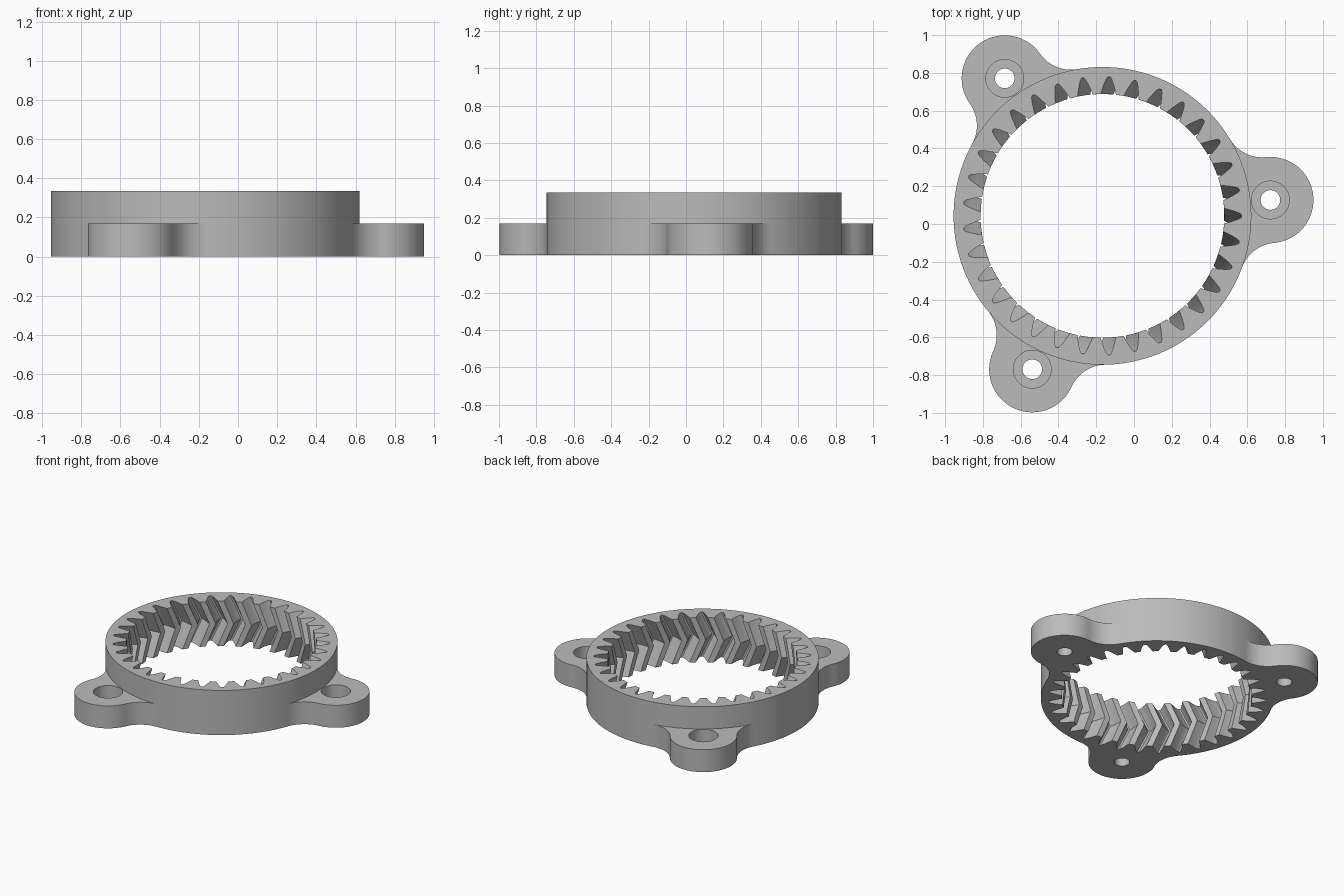
import bpy, bmesh
from math import cos, sin, acos, atan2, pi, radians

cube = bpy.data.objects.get("Cube")
if cube:
    bpy.data.objects.remove(cube)

CENTRE = (-0.167, 0.043)
RING_R, RING_H = 0.788, 0.335
LUG_DIST, LUG_R, LUG_H, FILLET = 0.893, 0.228, 0.168, 0.2
HOLE_R, BORE_R, BORE_DEPTH = 0.052, 0.1, 0.1
TEETH, TWIST = 33, radians(6)
# One tooth space: angle in degrees from its middle, radius
GAP = [(-3.6, 0.645), (-2.9, 0.67), (-2.0, 0.70), (-1.1, 0.727), (-0.5, 0.737),
       (0.5, 0.737), (1.1, 0.727), (2.0, 0.70), (2.9, 0.67), (3.6, 0.645), (5.45, 0.645)]

grey = bpy.data.materials.new("grey plastic")
grey.use_nodes = True
colour = (0.5, 0.5, 0.5, 1)
grey.diffuse_color = colour
grey.node_tree.nodes["Principled BSDF"].inputs["Base Color"].default_value = colour


def make_object(name, bm):
    bmesh.ops.recalc_face_normals(bm, faces=bm.faces)
    mesh = bpy.data.meshes.new(name)
    bm.to_mesh(mesh)
    bm.free()
    mesh.materials.append(grey)
    obj = bpy.data.objects.new(name, mesh)
    obj.location = (*CENTRE, 0)
    bpy.context.collection.objects.link(obj)
    return obj


def bridge(bm, a, b):
    for i in range(len(a)):
        j = (i + 1) % len(a)
        bm.faces.new((a[i], a[j], b[j], b[i]))


def arc(cx, cy, r, start, end, steps):
    angles = [start + (end - start) * i / steps for i in range(steps + 1)]
    return [(cx + r * cos(t), cy + r * sin(t)) for t in angles]


def prism(name, outline, z0, z1):
    bm = bmesh.new()
    low, high = ([bm.verts.new((x, y, z)) for x, y in outline] for z in (z0, z1))
    bridge(bm, low, high)
    bm.faces.new(low)
    bm.faces.new(high)
    return make_object(name, bm)


def combine(target, tool, operation):
    mod = target.modifiers.new(operation, 'BOOLEAN')
    mod.object, mod.operation, mod.solver = tool, operation, 'EXACT'
    bpy.context.view_layer.objects.active = target
    bpy.ops.object.modifier_apply(modifier=mod.name)
    bpy.data.objects.remove(tool)


# Ring with herringbone teeth: the inner profile turns one way, then back
profile = [(radians(a) + 2 * pi * k / TEETH, r) for k in range(TEETH) for a, r in GAP]
bm = bmesh.new()
inner, outer = [], []
STEPS = 8
for s in range(STEPS + 1):
    z = RING_H * s / STEPS
    turn = -TWIST * (1 - abs(2 * s / STEPS - 1))
    inner.append([bm.verts.new((r * cos(t + turn), r * sin(t + turn), z)) for t, r in profile])
    if s in (0, STEPS):
        outer.append([bm.verts.new((RING_R * cos(2 * pi * i / len(profile)),
                                    RING_R * sin(2 * pi * i / len(profile)), z))
                      for i in range(-5, len(profile) - 5)])
for a, b in zip(inner, inner[1:]):
    bridge(bm, a, b)
bridge(bm, *outer)
bridge(bm, inner[0], outer[0])
bridge(bm, inner[-1], outer[-1])
ring = make_object("ring_gear", bm)

# Lug outline: round end blended into the ring by two tangent fillets
reach = RING_R + FILLET
spread = acos((reach ** 2 + LUG_DIST ** 2 - (LUG_R + FILLET) ** 2) / (2 * LUG_DIST * reach))
fx, fy = reach * cos(spread), reach * sin(spread)
lean = atan2(fy, fx - LUG_DIST)
outline = arc(LUG_DIST, 0, LUG_R, -lean, lean, 48)
outline += arc(fx, fy, FILLET, lean + pi, spread + pi, 16)[1:]
outline += arc(0, 0, 0.765, spread, -spread, 12)
outline += arc(fx, -fy, FILLET, -spread - pi, -lean - pi, 16)[:-1]

# Three mounting lugs with counterbored screw holes
for k in range(3):
    turn = radians(5.4 + 120 * k)
    lug = prism("mounting_lug", outline, 0, LUG_H)
    hole = prism("screw_hole", arc(LUG_DIST, 0, HOLE_R, 0, 2 * pi, 32)[:-1], -0.1, LUG_H + 0.1)
    bore = prism("counterbore", arc(LUG_DIST, 0, BORE_R, 0, 2 * pi, 48)[:-1],
                 LUG_H - BORE_DEPTH, LUG_H + 0.1)
    combine(lug, hole, 'DIFFERENCE')
    combine(lug, bore, 'DIFFERENCE')
    lug.rotation_euler.z = turn
    bpy.context.view_layer.update()
    combine(ring, lug, 'UNION')

bpy.ops.object.select_all(action='DESELECT')
ring.select_set(True)
bpy.context.view_layer.objects.active = ring
bpy.ops.object.shade_smooth_by_angle(angle=radians(30))
